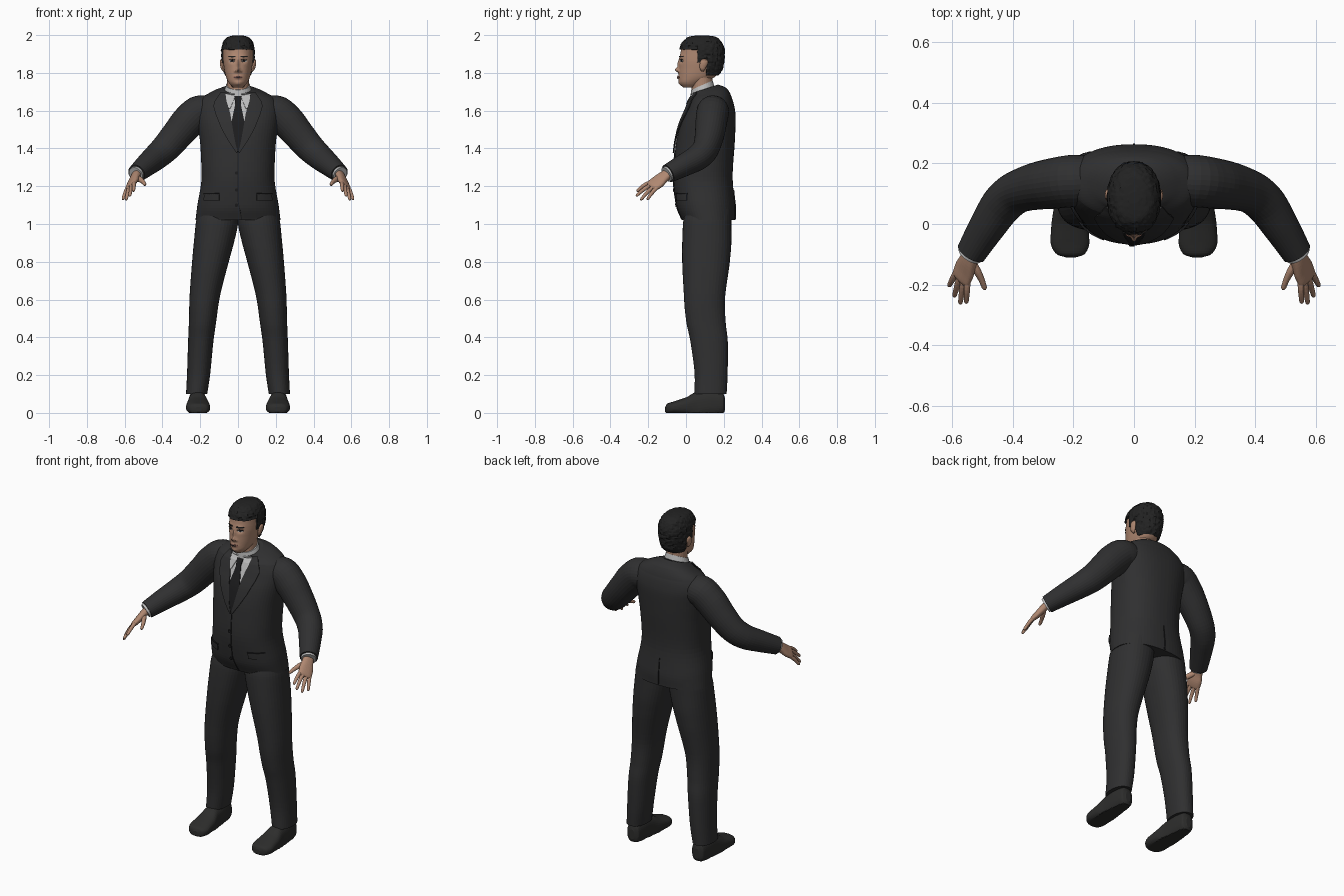
import bpy, bmesh, math
from mathutils import Vector, noise
from mathutils.bvhtree import BVHTree

if "Cube" in bpy.data.objects:
    bpy.data.objects.remove(bpy.data.objects["Cube"], do_unlink=True)


def material(name, r, g, b):
    m = bpy.data.materials.new(name)
    m.use_nodes = True
    m.diffuse_color = (r, g, b, 1)
    node = m.node_tree.nodes["Principled BSDF"]
    node.inputs["Base Color"].default_value = (r, g, b, 1)
    node.inputs["Roughness"].default_value = 0.8
    return m


SUIT = material("charcoal_suit", .029, .029, .030)
DARK = material("dark_trim", .012, .012, .013)
HAIR = material("black_hair", .016, .016, .016)
SKIN = material("skin", .43, .245, .165)
LIP = material("lips", .27, .125, .095)
SHIRT = material("light_shirt", .50, .50, .50)
SHOE = material("shoe_leather", .026, .026, .025)
WHITE = material("eye_white", .42, .40, .38)
SIDES = (("left", 1), ("right", -1))
parts = []


def finish(name, bm, mat):
    bmesh.ops.recalc_face_normals(bm, faces=bm.faces[:])
    mesh = bpy.data.meshes.new(name)
    bm.to_mesh(mesh)
    mesh.materials.append(mat)
    ob = bpy.data.objects.new(name, mesh)
    bpy.context.collection.objects.link(ob)
    parts.append(ob)
    return ob


def smooth(pts, k):
    """Monotone cubic interpolation of station tuples."""
    d = [[b - a for a, b in zip(p, q)] for p, q in zip(pts, pts[1:])]
    mean = lambda a, b: 2 * a * b / (a + b) if a * b > 0 else 0
    m = [d[0]] + [[mean(a, b) for a, b in zip(p, q)] for p, q in zip(d, d[1:])] + [d[-1]]
    out = []
    for i in range(len(d)):
        for j in range(k):
            t = j / k
            out.append([p + e * t * t * (3 - 2 * t) + a * t * (1 - t) ** 2 - b * t * t * (1 - t)
                        for p, e, a, b in zip(pts[i], d[i], m[i], m[i + 1])])
    return out + [list(pts[-1])]


def loft(name, mat, stations, side=(1, 0, 0), along=None, sx=1, n=32, k=4,
         power=2.0, shape=None, edit=None):
    """Skin rings (x, y, z, half width, half depth) into a closed body."""
    bm = bmesh.new()
    st = smooth(stations, k)
    rings = []
    for i, (x, y, z, a, b) in enumerate(st):
        if along:
            t = Vector(along).normalized()
        else:
            t = (Vector(st[min(i + 1, len(st) - 1)][:3]) - Vector(st[max(i - 1, 0)][:3])).normalized()
        s = Vector(side)
        s = (s - t * s.dot(t)).normalized()
        u = t.cross(s)
        ring = []
        for j in range(n):
            c, w = math.cos(math.tau * j / n), math.sin(math.tau * j / n)
            c = math.copysign(abs(c) ** (2 / power), c)
            w = math.copysign(abs(w) ** (2 / power), w)
            p = Vector((x, y, z)) + s * a * c + u * b * w
            if shape:
                p = shape(p)
            ring.append(bm.verts.new((p.x * sx, p.y, p.z)))
        rings.append(ring)
    for r, q in zip(rings, rings[1:]):
        for j in range(n):
            bm.faces.new((r[j - 1], r[j], q[j], q[j - 1]))
    bm.faces.new(rings[0])
    bm.faces.new(rings[-1])
    if edit:
        edit(bm)
    bm.normal_update()
    tree = BVHTree.FromBMesh(bm)
    return finish(name, bm, mat), tree


def patch(name, mat, tree, rows, lift=.003, sx=1, back=False, k=6, cols=8):
    """Thin plate of rows (z, x0, x1) laid onto a body from the front or back."""
    bm = bmesh.new()
    f = -1 if back else 1
    grid = []
    full = [[p + (q - p) * j / k for p, q in zip(r, s)]
            for r, s in zip(rows, rows[1:]) for j in range(k)] + [rows[-1]]
    for z, x0, x1 in full:
        line = []
        for i in range(cols + 1):
            x = (x0 + (x1 - x0) * i / cols) * sx
            hit = tree.ray_cast(Vector((x, -f, z)), Vector((0, f, 0)))[0]
            hit = hit or tree.find_nearest(Vector((x, -.1 * f, z)))[0]
            line.append(bm.verts.new((x, hit.y - f * lift, z)))
        grid.append(line)
    for r, s in zip(grid, grid[1:]):
        for i in range(cols):
            bm.faces.new((r[i], r[i + 1], s[i + 1], s[i]))
    ob = finish(name, bm, mat)
    mod = ob.modifiers.new("thickness", "SOLIDIFY")
    mod.thickness, mod.offset = .006, 0


def oval(cx, cz, a, b, n=8):
    ts = [.05 + (math.pi - .1) * i / n for i in range(n + 1)]
    return [(cz + b * math.cos(t), cx - a * math.sin(t), cx + a * math.sin(t)) for t in ts]


# Jacket body, with a neckline that dips at the front
def neckline(p):
    if p.z > 1.66:
        p.z += (p.y - .13) * .3 * (p.z - 1.66) / .06
    return p


jacket, chest = loft("jacket_body", SUIT, [
    (0, .12, 1.02, .225, .14), (0, .105, 1.10, .215, .155), (0, .09, 1.25, .193, .157),
    (0, .10, 1.40, .198, .156), (0, .115, 1.52, .212, .147), (0, .13, 1.60, .222, .13),
    (0, .135, 1.66, .20, .11), (0, .13, 1.695, .145, .092), (0, .10, 1.725, .08, .07)],
    along=(0, 0, 1), n=64, k=6, power=2.3, shape=neckline)

# Shirt front, tie and jacket details
patch("shirt_front", SHIRT, chest, [(1.69, -.066, .066), (1.65, -.06, .06), (1.58, -.04, .04),
                                    (1.5, -.028, .028), (1.39, -.004, .004)])
patch("tie_knot", DARK, chest, [(1.675, -.02, .02), (1.635, -.014, .014)], .011)
patch("tie_blade", DARK, chest, [(1.637, -.014, .014), (1.54, -.034, .034), (1.47, -.024, .024),
                                 (1.385, -.005, .005)], .007)
patch("front_seam", DARK, chest, [(1.39, -.002, .002), (1.12, -.002, .002), (1.025, .018, .022)], .001)
patch("back_vent", DARK, chest, [(1.18, -.002, .002), (1.025, -.004, .004)], .001, back=True)
for z in (1.27, 1.18, 1.10):
    patch("jacket_button", DARK, chest, oval(-.008, z, .009, .009), .004, k=1)
for label, sx in SIDES:
    patch(label + "_shirt_collar_wing", SHIRT, chest,
          [(1.69, .018, .068), (1.66, .02, .066), (1.61, .042, .048)], .008, sx)
    patch(label + "_lapel", SUIT, chest,
          [(1.695, .066, .092), (1.65, .061, .122), (1.625, .053, .13), (1.58, .04, .118),
           (1.5, .027, .085), (1.43, .014, .045), (1.375, 0, .008)], .009, sx)
    patch(label + "_pocket_flap", SUIT, chest, [(1.158, .10, .178), (1.125, .10, .18)], .005, sx)
    patch(label + "_pocket_slit", DARK, chest, [(1.163, .098, .18), (1.157, .098, .18)], .005, sx, k=1)

# Neck and standing shirt collar
loft("neck", SKIN, [(0, .09, 1.65, .062, .06), (0, .085, 1.73, .058, .056), (0, .08, 1.81, .06, .06)],
     along=(0, 0, 1))
loft("shirt_collar", SHIRT, [(0, .09, 1.66, .082, .076), (0, .087, 1.70, .073, .069),
                             (0, .084, 1.735, .064, .062)], along=(0, -.4, .92))

# Head, with the face raised and hollowed by soft bumps: x, z, width, height, push
BUMPS = [(0, 1.815, .011, .012, -.02), (0, 1.845, .009, .025, -.009), (.016, 1.808, .006, .007, -.006),
         (.031, 1.863, .014, .010, .008), (.03, 1.889, .02, .007, -.003),
         (0, 1.776, .02, .009, -.006), (0, 1.742, .02, .012, -.006)]


def face(p):
    if p.y < .05:
        p.y += sum(d * math.exp(-((abs(p.x) - x) / w) ** 2 - ((p.z - z) / h) ** 2)
                   for x, z, w, h, d in BUMPS)
    return p


SKULL = [(0, .02, 1.722, .026, .034), (0, .027, 1.745, .047, .06), (0, .058, 1.78, .064, .096),
         (0, .074, 1.82, .073, .111), (0, .08, 1.87, .079, .115), (0, .085, 1.92, .080, .112),
         (0, .085, 1.96, .068, .092), (0, .085, 1.982, .042, .06), (0, .085, 1.988, .008, .012)]
head, skull = loft("head", SKIN, SKULL, along=(0, 0, 1), n=96, k=8, power=2.15, shape=face)


# Hair shell, cut along the hairline
def tousle(p):
    return p + Vector((p.x, p.y - .085, 0)).normalized() * noise.noise(p * 70) * .006


def hairline(bm):
    for axis, at in ((2, 1.925), (1, .06), (2, 1.855), (1, .108), (2, 1.785)):
        co, no = Vector(), Vector()
        co[axis], no[axis] = at, 1
        bmesh.ops.bisect_plane(bm, geom=bm.verts[:] + bm.edges[:] + bm.faces[:], plane_co=co, plane_no=no)
    bare = []
    for f in bm.faces:
        c = f.calc_center_median()
        if not (c.z > 1.925 or (c.y > .06 and c.z > 1.855) or (c.y > .108 and c.z > 1.785)):
            bare.append(f)
    bmesh.ops.delete(bm, geom=bare, context="FACES")


hair, _ = loft("hair", HAIR, [(x, y, z + max(0, z - 1.92) * .16, a + .008, b + .008)
                              for x, y, z, a, b in SKULL],
               along=(0, 0, 1), n=72, k=6, power=2.2, shape=tousle, edit=hairline)
shell = hair.modifiers.new("thickness", "SOLIDIFY")
shell.thickness, shell.offset = .012, -1

# Facial features
patch("mouth", LIP, skull, oval(0, 1.777, .025, .007), .001, k=2)
patch("mouth_line", DARK, skull, oval(0, 1.777, .022, .0012), .002, k=1)
for label, sx in SIDES:
    patch(label + "_eye", WHITE, skull, oval(.032, 1.863, .014, .006), .001, sx, k=2)
    patch(label + "_iris", DARK, skull, oval(.032, 1.863, .006, .006), .002, sx, k=1)
    patch(label + "_eyelid", DARK, skull, oval(.032, 1.869, .016, .0015), .002, sx, k=1)
    patch(label + "_eyebrow", HAIR, skull, [(1.890, .014, .046), (1.883, .012, .052)], .001, sx, k=2)
    loft(label + "_ear", SKIN, [(.074, .088, 1.808, .004, .006), (.08, .088, 1.82, .009, .014),
                                (.085, .094, 1.85, .011, .021), (.086, .097, 1.867, .009, .017),
                                (.084, .097, 1.875, .003, .006)], along=(0, 0, 1), sx=sx, n=16)

# Sleeves, cuffs, hands, trouser legs and shoes
ACROSS = Vector((.59, .645, -.48))
KNUCKLES = Vector((.567, -.175, 1.205))
TIPS = ((.553, -.261, 1.172), (.573, -.264, 1.147), (.593, -.240, 1.126), (.610, -.205, 1.128))
NAMES = ("index", "middle", "ring", "little")


def ground(p):
    p.z = max(p.z, 0)
    return p


for label, sx in SIDES:
    loft(label + "_sleeve", SUIT, [
        (.12, .145, 1.60, .075, .075), (.20, .142, 1.593, .088, .086), (.255, .135, 1.55, .09, .084),
        (.32, .125, 1.475, .083, .078), (.385, .105, 1.40, .076, .07), (.43, .07, 1.358, .07, .068),
        (.485, -.01, 1.312, .06, .06), (.537, -.095, 1.267, .049, .05)], (1, 0, 1), sx=sx, k=5)
    loft(label + "_shirt_cuff", SHIRT, [(.53, -.085, 1.273, .042, .042), (.542, -.104, 1.262, .041, .041)],
         (1, 0, 1), sx=sx, k=1)
    loft(label + "_palm", SKIN, [
        (.535, -.092, 1.268, .028, .022), (.547, -.123, 1.246, .034, .020), (.559, -.153, 1.22, .041, .018),
        (.569, -.178, 1.203, .040, .014), (.573, -.188, 1.196, .030, .007)], ACROSS, sx=sx, power=2.4)
    for i, (finger, tip) in enumerate(zip(NAMES, TIPS)):
        root, end = KNUCKLES + ACROSS * (.02 * i - .03), Vector(tip)
        spots = [(root.lerp(end, t) + Vector((0, 0, .02 * t * (1 - t))), r) for t, r in
                 ((-.15, .010), (.3, .0105), (.7, .009), (.93, .0075), (1, .003))]
        loft(f"{label}_{finger}_finger", SKIN, [(*p, r, r) for p, r in spots], ACROSS, sx=sx, n=12, k=3)
    loft(label + "_thumb", SKIN, [
        (.542, -.115, 1.25, .014, .014), (.52, -.15, 1.237, .015, .013), (.502, -.185, 1.222, .011, .010),
        (.493, -.21, 1.21, .009, .008), (.491, -.217, 1.207, .003, .003)], ACROSS, sx=sx, n=16)
    loft(label + "_trouser_leg", SUIT, [
        (.105, .12, 1.08, .10, .12), (.112, .112, 1.0, .112, .128), (.128, .11, .9, .106, .13),
        (.146, .106, .8, .097, .126), (.178, .098, .6, .079, .108), (.188, .106, .48, .072, .104),
        (.197, .122, .38, .067, .099), (.209, .133, .2, .061, .087), (.219, .13, .1, .056, .085)],
        along=(0, 0, 1), sx=sx, n=40, k=6, power=2.2)
    loft(label + "_shoe", SHOE, [
        (.215, .207, .045, .015, .03), (.215, .195, .05, .038, .055), (.215, .13, .05, .046, .07),
        (.214, .06, .04, .05, .072), (.212, 0, .035, .06, .047), (.211, -.06, .028, .064, .034),
        (.209, -.1, .022, .045, .026), (.208, -.11, .018, .016, .014)],
        along=(0, -1, 0), sx=sx, n=40, k=5, power=2.5, shape=ground)

# Smooth shading that keeps sharp rims
for ob in bpy.context.view_layer.objects:
    ob.select_set(ob in parts)
bpy.context.view_layer.objects.active = jacket
bpy.ops.object.shade_smooth_by_angle(angle=math.radians(45))
